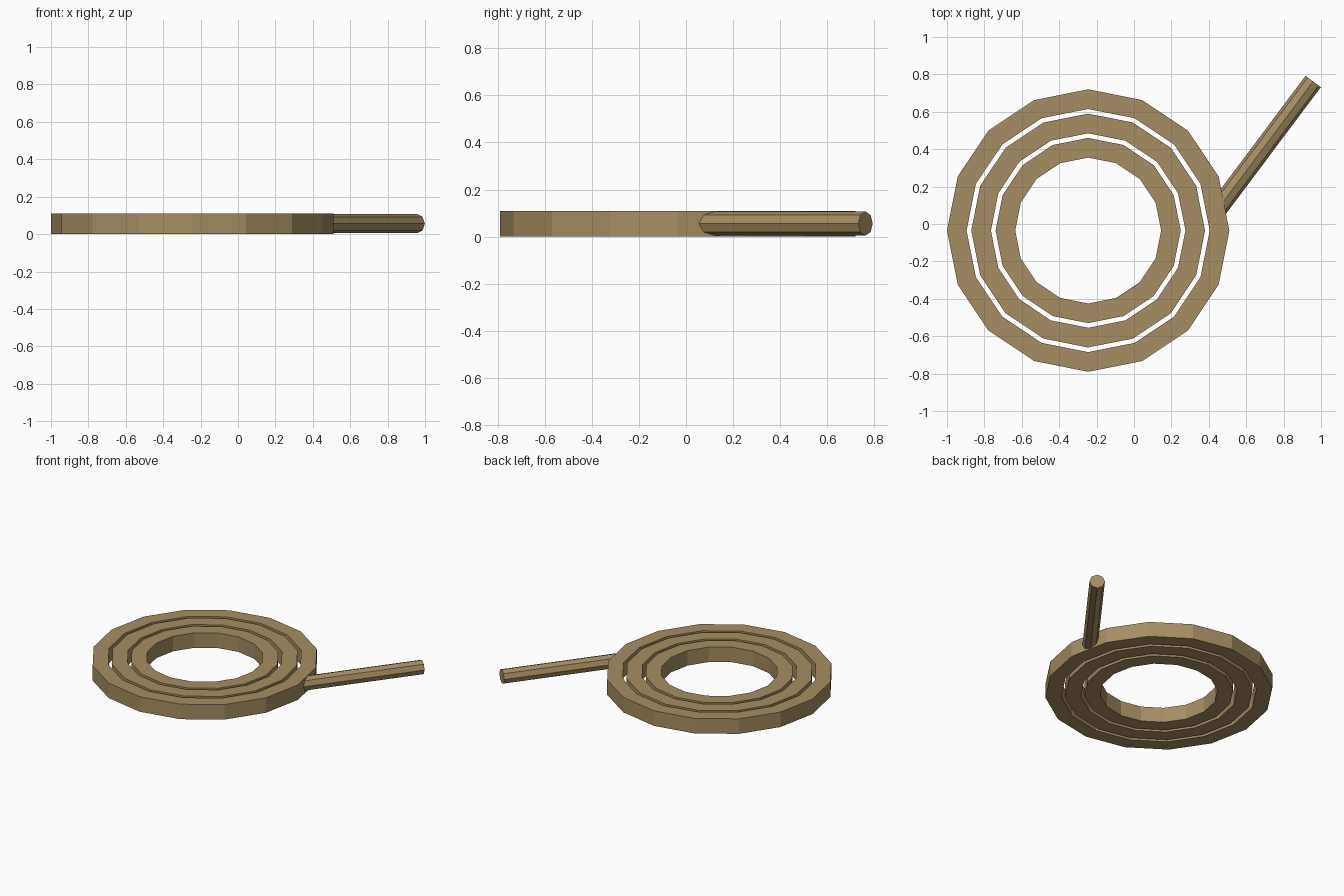
import bpy, bmesh
from math import cos, sin, pi
from mathutils import Vector

if "Cube" in bpy.data.objects:
    bpy.data.objects.remove(bpy.data.objects["Cube"])

SIDES = 16
HEIGHT = 0.11
CENTRE = Vector((-0.245, -0.035, 0))

brass = bpy.data.materials.new("brass")
brass.diffuse_color = (0.38, 0.27, 0.12, 1)
brass.use_nodes = True
brass.node_tree.nodes["Principled BSDF"].inputs["Base Color"].default_value = brass.diffuse_color


def make_object(name, bm):
    bmesh.ops.recalc_face_normals(bm, faces=bm.faces[:])
    mesh = bpy.data.meshes.new(name)
    bm.to_mesh(mesh)
    bm.free()
    mesh.materials.append(brass)
    obj = bpy.data.objects.new(name, mesh)
    bpy.context.collection.objects.link(obj)
    return obj


def ring(name, outer, inner):
    """Flat ring with a rectangular section swept round the centre."""
    bm = bmesh.new()
    section = [(outer, 0), (outer, HEIGHT), (inner, HEIGHT), (inner, 0)]
    loops = []
    for i in range(SIDES):
        a = 2 * pi * i / SIDES
        loops.append([bm.verts.new((r * cos(a), r * sin(a), z)) for r, z in section])
    for i in range(SIDES):
        p, q = loops[i], loops[(i + 1) % SIDES]
        for k in range(4):
            m = (k + 1) % 4
            bm.faces.new((p[k], q[k], q[m], p[m]))
    make_object(name, bm).location = CENTRE


def rod(name, start, end, radius, sides):
    """Horizontal prism between two points, with corners at top and sides."""
    axis = (end - start).normalized()
    up = Vector((0, 0, 1))
    side = axis.cross(up)
    bm = bmesh.new()
    ends = []
    for p in (start, end):
        ends.append([bm.verts.new(p + radius * (side * cos(2 * pi * i / sides)
                                                + up * sin(2 * pi * i / sides)))
                     for i in range(sides)])
        bm.faces.new(ends[-1])
    for i in range(sides):
        j = (i + 1) % sides
        bm.faces.new((ends[0][i], ends[0][j], ends[1][j], ends[1][i]))
    make_object(name, bm)


# Three concentric rings with narrow gaps
ring("outer_ring", 0.755, 0.65)
ring("middle_ring", 0.625, 0.52)
ring("inner_ring", 0.495, 0.39)

# Straight tail, rooted inside the outer ring
rod("tail", Vector((0.449, 0.082, 0.056)), Vector((0.958, 0.762, 0.056)), 0.051, 8)
